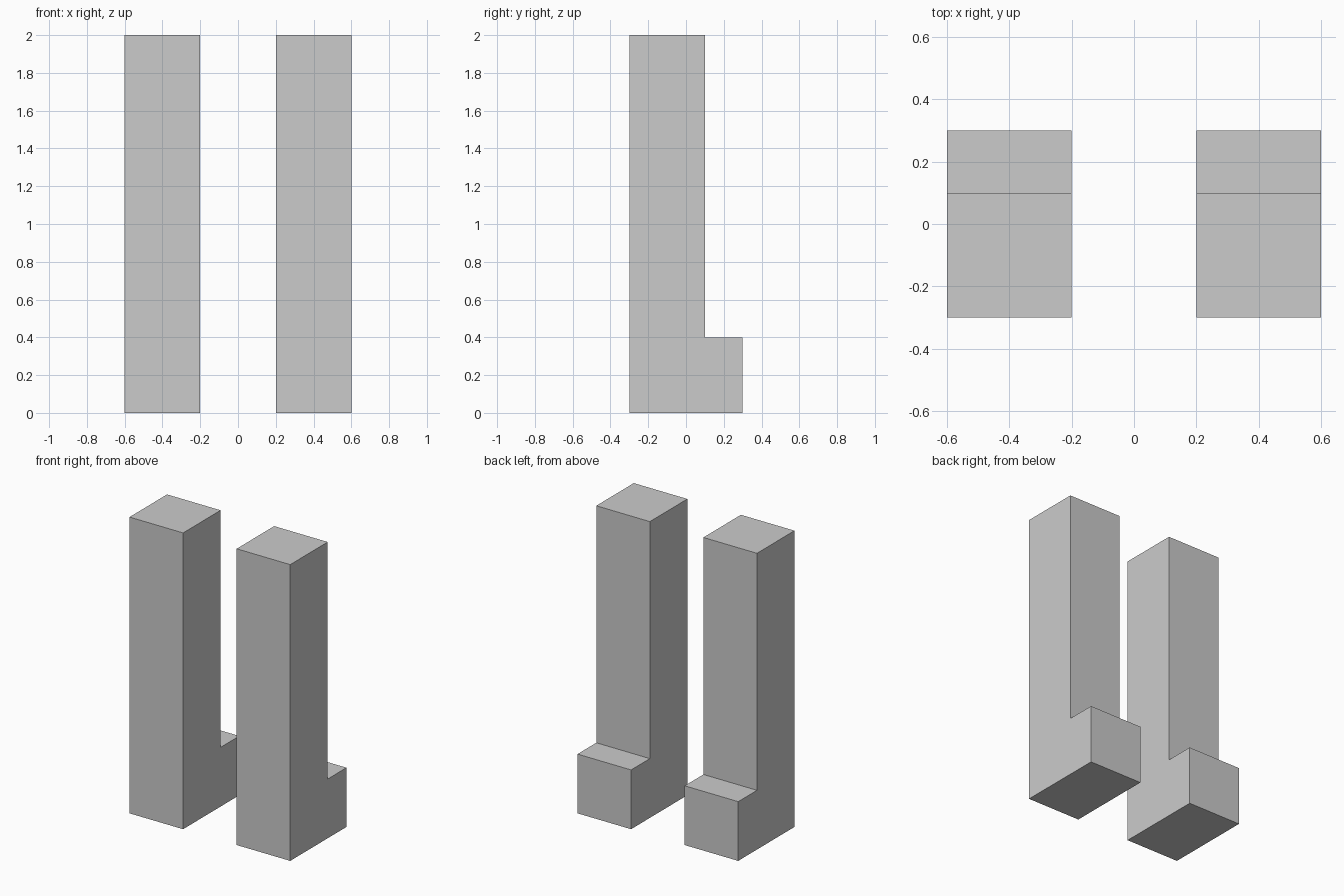
import bpy, bmesh

if "Cube" in bpy.data.objects:
    bpy.data.objects.remove(bpy.data.objects["Cube"])

# L-shaped side profile (y, z): tall shaft with a low toe at the back
PROFILE = [(-0.3, 0), (0.3, 0), (0.3, 0.4), (0.1, 0.4), (0.1, 2), (-0.3, 2)]


def make_leg(name, x_min, x_max):
    bm = bmesh.new()
    face = bm.faces.new([bm.verts.new((x_min, y, z)) for y, z in PROFILE])
    ext = bmesh.ops.extrude_face_region(bm, geom=[face], use_keep_orig=True)
    moved = [v for v in ext["geom"] if isinstance(v, bmesh.types.BMVert)]
    bmesh.ops.translate(bm, verts=moved, vec=(x_max - x_min, 0, 0))
    bmesh.ops.recalc_face_normals(bm, faces=bm.faces)
    mesh = bpy.data.meshes.new(name)
    bm.to_mesh(mesh)
    bm.free()
    bpy.context.collection.objects.link(bpy.data.objects.new(name, mesh))


# Pair of matching legs
make_leg("left_leg", -0.6, -0.2)
make_leg("right_leg", 0.2, 0.6)
